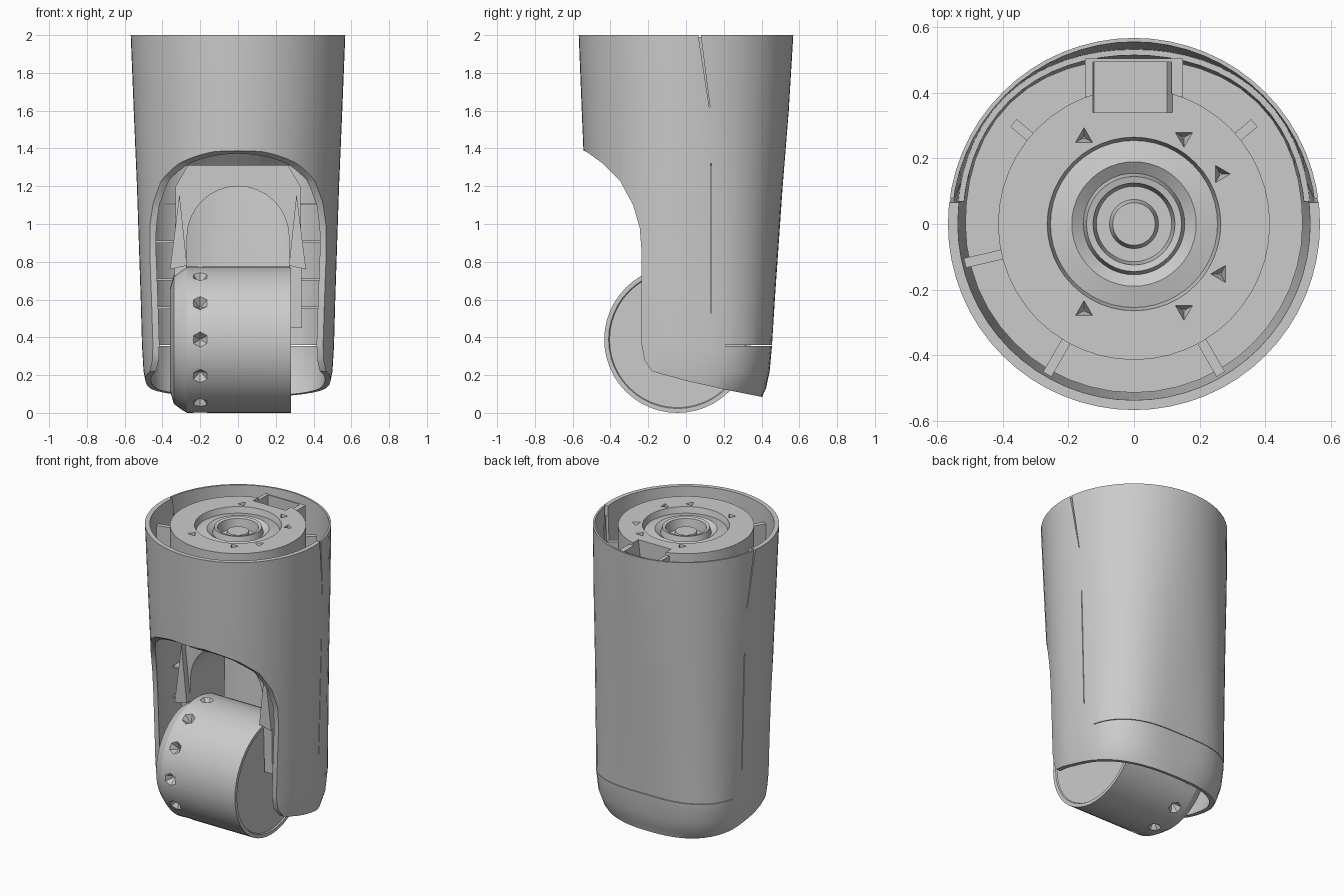
import bpy, bmesh
from math import sin, cos, pi, radians
from mathutils import Matrix

if "Cube" in bpy.data.objects:
    bpy.data.objects.remove(bpy.data.objects["Cube"])

GREY = (0.6, 0.6, 0.6, 1)
grey = bpy.data.materials.new("plain grey")
grey.use_nodes = True
grey.diffuse_color = GREY
grey.node_tree.nodes["Principled BSDF"].inputs["Base Color"].default_value = GREY


def finish(name, bm):
    bmesh.ops.recalc_face_normals(bm, faces=bm.faces)
    me = bpy.data.meshes.new(name)
    bm.to_mesh(me)
    bm.free()
    me.materials.append(grey)
    ob = bpy.data.objects.new(name, me)
    bpy.context.collection.objects.link(ob)
    return ob


def lathe(name, profile, sides=48, taper=False, axis_x=False):
    """Closed solid of revolution from (radius, height) points, ends capped."""
    bm = bmesh.new()
    rings = []
    for r, z in profile:
        ring = []
        for i in range(sides):
            a = 2 * pi * i / sides
            x, y = r * cos(a), r * sin(a)
            if taper and y > 0:
                # toward the bottom the back gets flatter, with fuller corners
                low = min(1, max(0, (2 - z) / 1.65))
                corner = 1 + 0.13 * low * min(1, 0.5 + 2 * max(z, 0)) * sin(2 * a) ** 2
                x *= corner
                y *= corner * (0.87 + 0.13 * min(1, z / 1.8))
            ring.append(bm.verts.new((z, x, y) if axis_x else (x, y, z)))
        rings.append(ring)
    for low, high in zip(rings, rings[1:]):
        for i in range(sides):
            j = (i + 1) % sides
            bm.faces.new((low[i], low[j], high[j], high[i]))
    bm.faces.new(rings[0])
    bm.faces.new(rings[-1])
    return finish(name, bm)


def prism(name, points, start, end, along_x=True):
    """Extrude an outline: (y, z) along x, or (x, z) along y."""
    bm = bmesh.new()
    ends = [[bm.verts.new((d, u, v) if along_x else (u, d, v)) for u, v in points]
            for d in (start, end)]
    bm.faces.new(ends[0])
    bm.faces.new(ends[1])
    for i in range(len(points)):
        j = (i + 1) % len(points)
        bm.faces.new((ends[0][i], ends[0][j], ends[1][j], ends[1][i]))
    return finish(name, bm)


def box(name, x, y, z, turn=0):
    ob = prism(name, [(y[0], z[0]), (y[1], z[0]), (y[1], z[1]), (y[0], z[1])], *x)
    ob.data.transform(Matrix.Rotation(radians(turn), 4, 'Z'))
    return ob


def cut(ob, tool, operation='DIFFERENCE', keep=False):
    mod = ob.modifiers.new("cut", 'BOOLEAN')
    mod.object, mod.operation, mod.solver = tool, operation, 'EXACT'
    bpy.context.view_layer.objects.active = ob
    bpy.ops.object.modifier_apply(modifier=mod.name)
    if not keep:
        bpy.data.objects.remove(tool)


def pits(places, sides, radius, depth):
    """One cutter made of cones, each pointing inward at its place."""
    bm = bmesh.new()
    for m in places:
        bmesh.ops.create_cone(bm, cap_ends=True, segments=sides, radius1=0.005,
                              radius2=radius, depth=depth, matrix=m)
    return finish("pit_cutter", bm)


# Outer shell: tapered open tube, trimmed by its side outline
WALL = [(0.45, -0.02), (0.462, 0.09), (0.482, 0.13), (0.5, 0.22), (0.508, 0.35),
        (0.515, 0.6), (0.535, 1.2), (0.552, 1.6), (0.568, 2.0)]
SIDE = [(0.8, 2.2), (-0.8, 2.2), (-0.8, 1.395), (-0.53, 1.385), (-0.44, 1.32),
        (-0.35, 1.23), (-0.28, 1.1), (-0.245, 0.98), (-0.235, 0.85),
        (-0.235, 0.36), (-0.22, 0.28), (-0.18, 0.22), (0, 0.17), (0.2, 0.125),
        (0.4, 0.085), (0.8, 0.0)]
shell = lathe("outer_shell", WALL, 64, taper=True)
cut(shell, prism("side_outline", SIDE, -1, 1), 'INTERSECT')
cut(shell, lathe("cavity", [(r - 0.03, z) for r, z in WALL] + [(0.543, 2.2)], 64, taper=True))
# Thinner rim around the back half
thin = lathe("rim_cutter", [(0.54, 1.62), (0.556, 2.0), (0.557, 2.2)], 64, taper=True)
cut(thin, box("back_half", (-1, 1), (0.07, 1), (1, 3)), 'INTERSECT')
cut(shell, thin)
# Side seams and the seam above the lower back panel
cut(shell, box("lower_seam", (-1, 1), (0.13, 0.135), (0.53, 1.32)))
cut(shell, prism("upper_seam", [(0.05, 2.1), (0.065, 2.1), (0.127, 1.62), (0.123, 1.62)],
                 -1, 1))
cut(shell, box("back_seam", (-1, 1), (0.21, 1), (0.355, 0.359)))

# Inner core with stepped rings around the hub
core = lathe("inner_core", [(0.415, 1.31), (0.415, 1.99), (0.265, 1.99), (0.255, 1.95),
                            (0.19, 1.965), (0.155, 1.94), (0.145, 1.98), (0.125, 1.975),
                            (0.115, 1.91), (0.075, 1.91), (0.065, 1.95), (0.03, 1.95)])
spots = [Matrix.Rotation(radians(a), 4, 'Z') @ Matrix.Translation((0.305, 0, 1.97))
         for a in (30, 60, 120, 240, 300, 330)]
cut(core, pits(spots, 3, 0.035, 0.06))
latch = box("latch_block", (-0.15, 0.15), (0.39, 0.505), (1.5, 1.97))
notch = prism("notch", [(-0.12, 1.85), (0.1, 1.85), (0.13, 2.1), (-0.13, 2.1)],
              0.34, 0.495, along_x=False)
cut(core, notch, keep=True)
cut(latch, notch)
lathe("collar_floor", [(0.42, 1.31), (0.505, 1.4), (0.515, 1.52)], taper=True)

# Spokes joining core and shell
for angle, reach in ((40, 0.48), (140, 0.48), (193, 0.53), (240, 0.53), (300, 0.53)):
    box("spoke", (0.405, reach), (-0.015, 0.015), (1.5, 1.9), angle)

# Yoke holding the wheel: block with an arched opening
yoke = prism("wheel_yoke", [(-0.34, 0.45), (0.34, 0.45), (0.33, 1.2), (0.26, 1.32),
                            (-0.26, 1.32), (-0.33, 1.2)], -0.12, 0.25, along_x=False)
arch = [(0.27 * cos(pi * i / 16), 0.93 + 0.27 * sin(pi * i / 16)) for i in range(17)]
cut(yoke, prism("arch", arch + [(-0.29, 0.1), (0.29, 0.1)], -1, 1, along_x=False))
for side in (-1, 1):
    for z in (0.55, 0.7, 0.9, 1.1):
        box("yoke_rib", sorted((side * 0.32, side * 0.485)), (0.0, 0.1), (z, z + 0.012))

# Wheel with a row of pits and a narrower left end
wheel = lathe("wheel", [(0.2, -0.36), (0.27, -0.36), (0.34, -0.34), (0.37, -0.3),
                        (0.388, -0.27), (0.388, 0.28), (0.365, 0.28), (0.36, 0.272),
                        (0.1, 0.272)], axis_x=True)
spots = [Matrix.Rotation(radians(a), 4, 'X') @ Matrix.Translation((-0.2, 0, 0.375))
         for a in range(0, 360, 30)]
cut(wheel, pits(spots, 6, 0.06, 0.07))
wheel.data.transform(Matrix.Translation((0, -0.045, 0.388)))

# Fender slivers beside the wheel
for side in (-1, 1):
    prism("fender_sliver", [(side * 0.27, 0.78), (side * 0.36, 0.76), (side * 0.31, 1.16)],
          -0.16, -0.1, along_x=False)

# Smooth round surfaces, crisp edges
for ob in (shell, core, wheel, yoke):
    bpy.ops.object.select_all(action='DESELECT')
    ob.select_set(True)
    bpy.context.view_layer.objects.active = ob
    bpy.ops.object.shade_smooth_by_angle(angle=radians(30))
